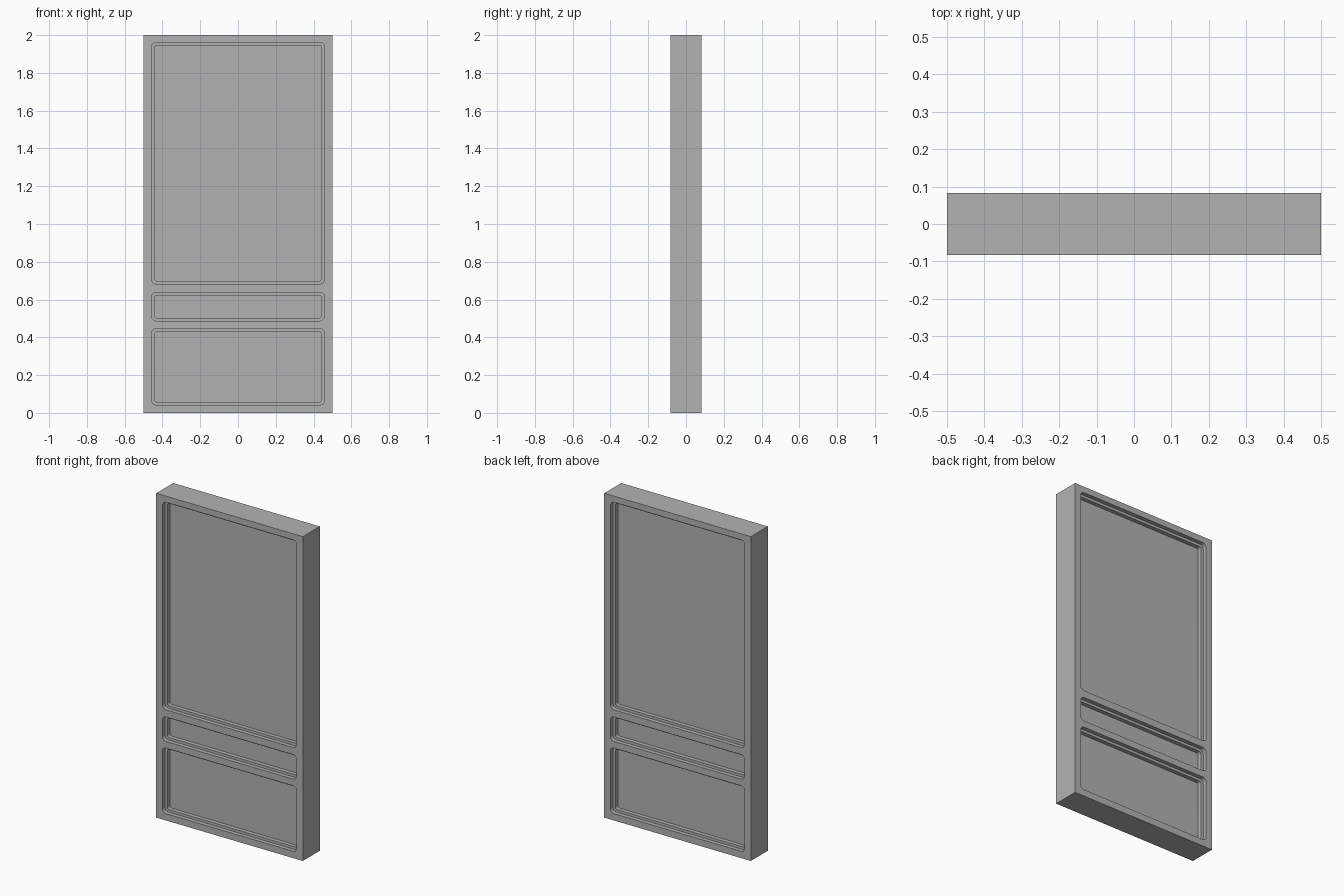
import bpy
import bmesh
from mathutils import Matrix, Vector

if "Cube" in bpy.data.objects:
    bpy.data.objects.remove(bpy.data.objects["Cube"], do_unlink=True)

WIDTH, THICK, HEIGHT = 1.0, 0.165, 2.0
STEP_IN, STEP_DEEP = 0.016, 0.025
PANEL_HALF = 0.458
PANELS = [(0.042, 0.446), (0.487, 0.638), (0.682, 1.962)]  # bottom, top of each panel

paint = bpy.data.materials.new("grey_paint")
paint.use_nodes = True
GREY = (0.45, 0.45, 0.45, 1)
paint.diffuse_color = GREY
paint.node_tree.nodes["Principled BSDF"].inputs["Base Color"].default_value = GREY


def box(name, low, high, radius=0):
    """Box between two corners, optionally rounding the edges along y."""
    low, high = Vector(low), Vector(high)
    bm = bmesh.new()
    bmesh.ops.create_cube(bm, size=1, matrix=Matrix.LocRotScale(
        (low + high) / 2, None, high - low))
    if radius:
        edges = [e for e in bm.edges
                 if abs(e.verts[0].co.y - e.verts[1].co.y) > 1e-4]
        bmesh.ops.bevel(bm, geom=edges, offset=radius, segments=6,
                        profile=0.5, affect='EDGES')
    mesh = bpy.data.meshes.new(name)
    bm.to_mesh(mesh)
    bm.free()
    mesh.materials.append(paint)
    obj = bpy.data.objects.new(name, mesh)
    bpy.context.collection.objects.link(obj)
    return obj


# Door slab
door = box("door_slab", (-WIDTH / 2, -THICK / 2, 0), (WIDTH / 2, THICK / 2, HEIGHT))
bpy.ops.object.select_all(action='DESELECT')
bpy.context.view_layer.objects.active = door
door.select_set(True)

# Two-step rounded recesses on both faces
for side in (-1, 1):
    for bottom, top in PANELS:
        for step in (0, 1):
            inset = STEP_IN * step
            ys = sorted((side * (THICK / 2 + 0.05),
                         side * (THICK / 2 - STEP_DEEP * (step + 1))))
            half = PANEL_HALF - inset
            cutter = box("recess_cutter", (-half, ys[0], bottom + inset),
                         (half, ys[1], top - inset), 0.026 - inset * 0.75)
            cutter.hide_render = True
            cut = door.modifiers.new("recess", 'BOOLEAN')
            cut.operation = 'DIFFERENCE'
            cut.solver = 'EXACT'
            cut.object = cutter
            bpy.ops.object.modifier_apply(modifier=cut.name)
            bpy.data.objects.remove(cutter, do_unlink=True)

bpy.ops.object.shade_smooth_by_angle()
